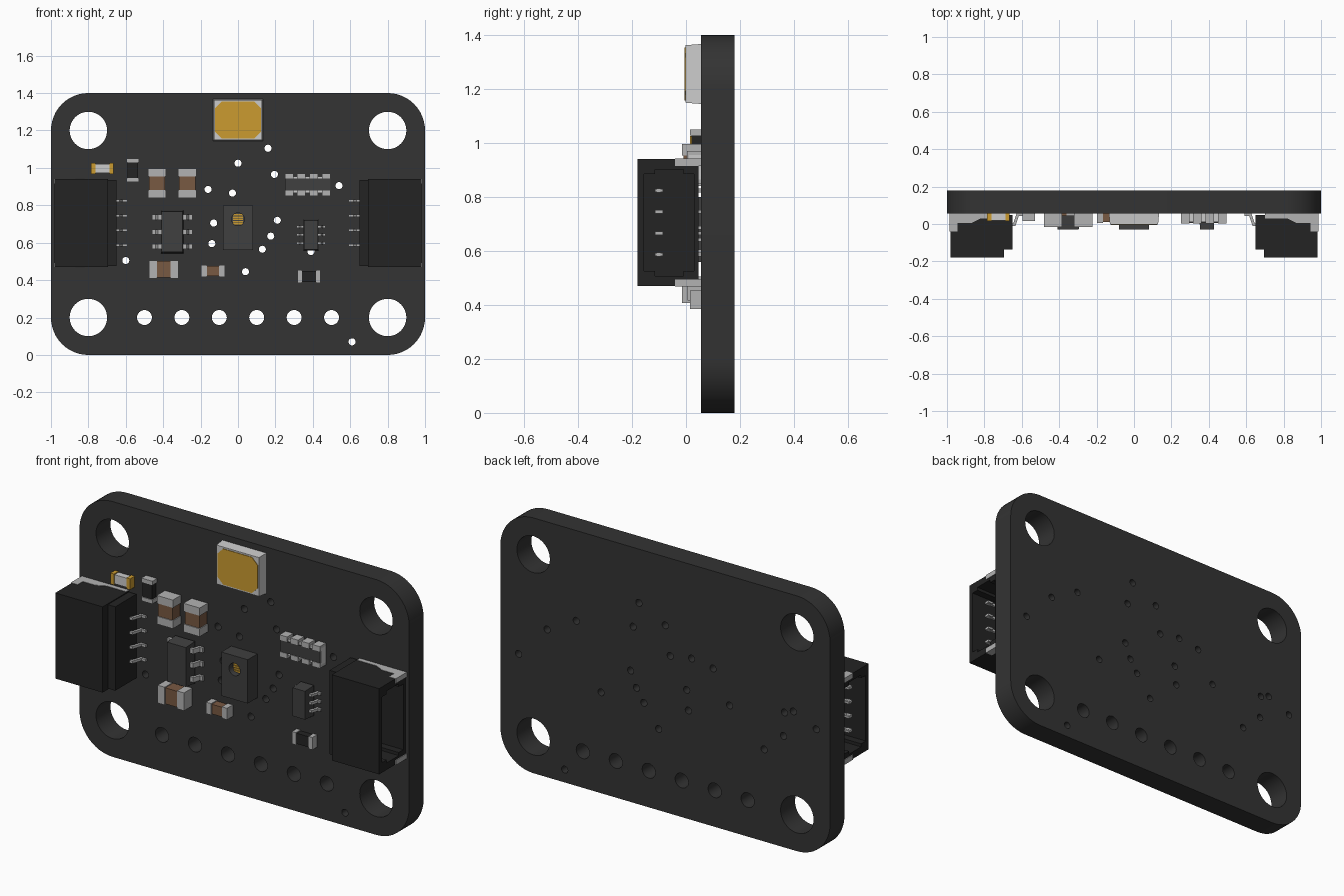
import bpy, bmesh
from math import sin, cos, pi
from mathutils import Matrix

if "Cube" in bpy.data.objects:
    bpy.data.objects.remove(bpy.data.objects["Cube"])

FRONT = 0.055  # y of the board's component side


def mat(name, *c):
    m = bpy.data.materials.new(name)
    m.diffuse_color = (*c, 1)
    m.use_nodes = True
    m.node_tree.nodes["Principled BSDF"].inputs["Base Color"].default_value = m.diffuse_color
    return m


BOARD = mat("board_black", .033, .033, .033)
SHELL = mat("connector_black", .017, .017, .017)
CHIP = mat("chip_dark", .05, .05, .05)
METAL = mat("metal", .45, .45, .45)
WHITE = mat("white", .55, .55, .55)
BROWN = mat("brown", .19, .10, .055)
GOLD = mat("gold", .60, .33, .03)


def rect(a0, a1, b0, b1):
    return [(a0, b0), (a1, b0), (a1, b1), (a0, b1)]


def circle(cx, cy, r, n):
    return [(cx + r * cos(2 * pi * i / n), cy + r * sin(2 * pi * i / n)) for i in range(n)]


def plate(name, loops, lo, hi, axis, m):
    """Filled outline with holes, extruded along x (outline in yz) or y (outline in xz)."""
    cu = bpy.data.curves.new(name, 'CURVE')
    cu.dimensions, cu.fill_mode, cu.extrude = '2D', 'BOTH', (hi - lo) / 2
    for pts in loops:
        s = cu.splines.new('POLY')
        s.points.add(len(pts) - 1)
        for p, q in zip(s.points, pts):
            p.co = (*q, 0, 1)
        s.use_cyclic_u = True
    ob = bpy.data.objects.new(name, cu)
    bpy.context.collection.objects.link(ob)
    c = (lo + hi) / 2
    if axis == 'y':
        ob.matrix_world = Matrix(((1, 0, 0, 0), (0, 0, -1, c), (0, 1, 0, 0), (0, 0, 0, 1)))
    else:
        ob.matrix_world = Matrix(((0, 0, 1, c), (1, 0, 0, 0), (0, 1, 0, 0), (0, 0, 0, 1)))
    bpy.ops.object.select_all(action='DESELECT')
    bpy.context.view_layer.objects.active = ob
    ob.select_set(True)
    bpy.ops.object.convert(target='MESH')
    ob = bpy.context.object
    bpy.ops.object.shade_smooth_by_angle()
    ob.data.materials.clear()
    ob.data.materials.append(m)
    return ob


def prisms(name, parts, m, taper=1):
    """Outlines in xy extruded in z; taper shrinks the front edge of each part."""
    bm = bmesh.new()
    for pts, z0, z1 in parts:
        f = bm.faces.new([bm.verts.new((x, y, z0)) for x, y in pts])
        g = bmesh.ops.extrude_face_region(bm, geom=[f])['geom']
        vs = [v for v in g if isinstance(v, bmesh.types.BMVert)]
        for v in vs:
            v.co.z = z1
        ymin = min(p[1] for p in pts)
        cx, cz = sum(p[0] for p in pts) / len(pts), (z0 + z1) / 2
        for v in set(vs) | set(f.verts):
            if v.co.y < ymin + 1e-5:
                v.co.x = cx + (v.co.x - cx) * taper
                v.co.z = cz + (v.co.z - cz) * taper
    bmesh.ops.recalc_face_normals(bm, faces=bm.faces)
    me = bpy.data.meshes.new(name)
    bm.to_mesh(me)
    bm.free()
    me.materials.append(m)
    ob = bpy.data.objects.new(name, me)
    bpy.context.collection.objects.link(ob)
    return ob


def gull(xa, xb, ya, z, h, t=.012):
    """Bent lead from the body at xa down to the board at xb."""
    w = xb - xa
    d = t if w > 0 else -t
    x1, x2 = xa + w * .3, xa + w * .55
    pts = [(xa, ya), (x1 + d / 2, ya), (x2 + d / 2, FRONT - t), (xb, FRONT - t), (xb, FRONT),
           (x2 - d / 2, FRONT), (x1 - d / 2, ya + t), (xa, ya + t)]
    return pts, z - h / 2, z + h / 2


def chip(name, x0, x1, z0, z1, y, end, along, body, ends=METAL):
    """Two-terminal part: inset body plus two end caps."""
    i = .005
    if along == 'x':
        b = (rect(x0 + end, x1 - end, y + i, FRONT), z0 + i, z1 - i)
        e = [(rect(x0, x0 + end, y, FRONT), z0, z1), (rect(x1 - end, x1, y, FRONT), z0, z1)]
    else:
        b = (rect(x0 + i, x1 - i, y + i, FRONT), z0 + end, z1 - end)
        e = [(rect(x0, x1, y, FRONT), z0, z0 + end), (rect(x0, x1, y, FRONT), z1 - end, z1)]
    prisms(name + "_body", [b], body)
    prisms(name + "_ends", e, ends)


def leaded_ic(name, cx, cz, w, h, span, pitch, lead):
    prisms(name + "_body", [(rect(cx - w / 2, cx + w / 2, -.03, .045), cz - h / 2, cz + h / 2)], CHIP, .94)
    prisms(name + "_leads", [gull(cx + s * (w / 2 - .005), cx + s * span / 2, .005, cz + k * pitch, lead)
                             for s in (-1, 1) for k in (-1, 0, 1)], METAL)


# board with rounded corners, mounting holes, header holes and vias
outline = []
for q, (cx, cz) in enumerate([(.8, 1.2), (-.8, 1.2), (-.8, .2), (.8, .2)]):
    outline += [(cx + .2 * cos((q + i / 12) * pi / 2), cz + .2 * sin((q + i / 12) * pi / 2)) for i in range(13)]
holes = [circle(x, z, .1, 48) for x in (-.8, .8) for z in (.2, 1.2)]
holes += [circle(-.5 + .2 * i, .2, .04, 32) for i in range(6)]
vias = [(-.6, .505), (-.16, .885), (-.03, .865), (0, 1.025), (.16, 1.105), (.195, .965), (.54, .905),
        (.21, .72), (.175, .635), (.13, .565), (.04, .445), (-.13, .705), (-.14, .595), (.39, .553), (.61, .07),
        (.717, .81), (.89, .63), (-.29, .865), (-.39, .69), (-.723, .74), (-.777, .76), (-.717, .61), (-.916, .70)]
holes += [circle(x, z, .019, 20) for x, z in vias]
plate("circuit_board", [outline] + holes, FRONT, .18, 'y', BOARD)

# side connectors, mirrored left and right
PINS = [.587, .666, .745, .824]
cavity = [(-.155, .525), (-.115, .525), (-.115, .508), (-.01, .508), (-.01, .525), (.03, .525),
          (.03, .885), (-.01, .885), (-.01, .902), (-.115, .902), (-.115, .885), (-.155, .885)]
for s, side in ((-1, "left"), (1, "right")):
    def mx(pts):
        return [(s * x, y) for x, y in pts]
    lo, hi = sorted((s * .72, s * .982))
    plate(side + "_connector_shell", [rect(-.18, .047, .47, .94), cavity], lo, hi, 'x', SHELL)
    prisms(side + "_connector_back", [
        (mx(rect(.695, .72, -.18, .047)), .47, .94),
        (mx(rect(.65, .695, -.135, .047)), .475, .935)], SHELL)
    tab = mx([(.986, FRONT), (.986, -.04), (.945, -.04), (.945, .005), (.87, .005), (.82, .03), (.70, .03),
              (.70, FRONT)])
    prisms(side + "_solder_tabs", [(tab, .468, .495), (tab, .915, .942)], METAL)
    prisms(side + "_contact_pins", [(mx(rect(.715, .93, -.108, -.094)), z - .007, z + .007) for z in PINS]
           + [(mx(rect(.90, .93, -.115, -.085)), z - .006, z + .006) for z in PINS], METAL)
    prisms(side + "_connector_leads", [gull(s * .66, s * .592, -.01, z, .014) for z in PINS], METAL)

# large lamp at the top edge
prisms("lamp_body", [(rect(-.134, .134, -.002, FRONT), 1.145, 1.367)], WHITE, .96)
c = .035
plate("lamp_face", [[(-.122 + c, 1.158), (.122 - c, 1.158), (.122, 1.158 + c), (.122, 1.354 - c),
                     (.122 - c, 1.354), (-.122 + c, 1.354), (-.122, 1.354 - c), (-.122, 1.158 + c)]],
      -.005, .01, 'y', GOLD)

# sensor with round window and striped die
plate("sensor_cover", [rect(-.08, .08, .56, .80), circle(0, .725, .034, 32)], -.03, .005, 'y', CHIP)
prisms("sensor_base", [(rect(-.08, .08, .005, FRONT), .56, .80)], CHIP)
prisms("sensor_die", [(rect(-.027, .027, 0, .006), z - .004, z + .004)
                      for z in (.701, .713, .725, .737, .749)], GOLD)

# leaded chips
leaded_ic("regulator", -.352, .658, .12, .23, .215, .078, .027)
leaded_ic("level_shifter", .39, .642, .08, .165, .155, .044, .014)

# capacitors and resistors
chip("capacitor_a", -.482, -.385, .84, .997, -.015, .043, 'z', BROWN)
chip("capacitor_b", -.321, -.222, .84, .997, -.015, .043, 'z', BROWN)
chip("capacitor_c", -.477, -.317, .408, .506, -.015, .043, 'x', BROWN)
chip("capacitor_d", -.198, -.07, .417, .48, .005, .032, 'x', BROWN)
chip("resistor_a", -.597, -.53, .925, 1.05, .015, .022, 'z', SHELL)
chip("resistor_b", .317, .441, .385, .453, .015, .024, 'x', SHELL)

# small indicator lamp
chip("indicator", -.785, -.665, .967, 1.027, .015, .022, 'x', WHITE, GOLD)

# resistor array
prisms("resistor_array_body", [(rect(.25, .494, .012, FRONT), .865, .955)], WHITE)
prisms("resistor_array_top", [(rect(.252, .492, .006, .012), .878, .942)], CHIP)
prisms("resistor_array_pads", [(rect(x - .023, x + .023, .003, FRONT), z, z + .028)
                               for x in (.273, .339, .405, .471) for z in (.85, .942)], METAL)
